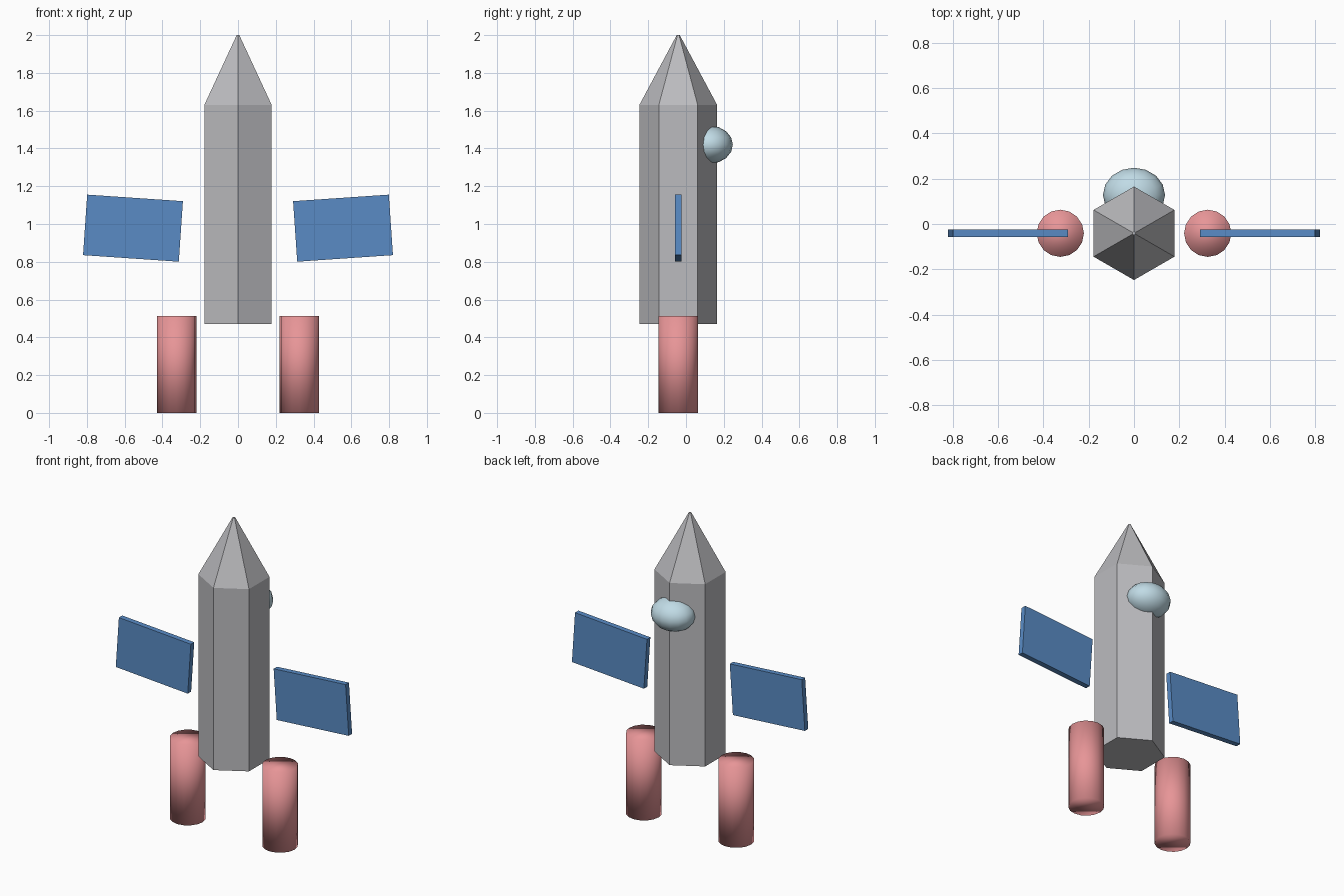
import bpy
import math

if "Cube" in bpy.data.objects:
    bpy.data.objects.remove(bpy.data.objects["Cube"])

CY = -0.041  # depth of the hull axis


def material(name, rgb):
    m = bpy.data.materials.new(name)
    m.diffuse_color = (*rgb, 1.0)
    m.use_nodes = True
    m.node_tree.nodes["Principled BSDF"].inputs["Base Color"].default_value = m.diffuse_color
    return m


grey = material("hull grey", (0.50, 0.50, 0.52))
pink = material("booster pink", (0.80, 0.30, 0.31))
blue = material("panel blue", (0.10, 0.26, 0.56))
glass = material("window pale blue", (0.53, 0.71, 0.79))


def finish(name, mat, smooth=False):
    ob = bpy.context.object
    ob.name = name
    ob.data.name = name
    ob.data.materials.append(mat)
    if smooth:
        bpy.ops.object.shade_smooth()
    return ob


def hull_mesh(rings, sides):
    """Lathe of (radius, z) rings with a vertex pointing to the back."""
    verts, faces = [], []
    for r, z in rings:
        for i in range(sides):
            a = math.pi / 2 + math.tau * i / sides
            verts.append((r * math.cos(a), CY + r * math.sin(a), z))
    for k in range(len(rings) - 1):
        for i in range(sides):
            j = (i + 1) % sides
            faces.append((k * sides + i, k * sides + j,
                          (k + 1) * sides + j, (k + 1) * sides + i))
    faces.append(tuple(reversed(range(sides))))
    faces.append(tuple(range((len(rings) - 1) * sides, len(rings) * sides)))
    me = bpy.data.meshes.new("hull")
    me.from_pydata(verts, [], faces)
    return me


# Six-sided hull with pointed nose
hull = bpy.data.objects.new("hull", hull_mesh([(0.206, 0.47), (0.206, 1.63), (0.008, 2.0)], 6))
hull.data.materials.append(grey)
bpy.context.collection.objects.link(hull)

for side, label in ((-1, "left"), (1, "right")):
    # Boosters
    bpy.ops.mesh.primitive_cylinder_add(vertices=16, radius=0.104, depth=0.514,
                                        location=(side * 0.325, CY, 0.257))
    finish(label + "_booster", pink, smooth=True)
    # Tilted solar panels
    bpy.ops.mesh.primitive_cube_add(size=1, location=(side * 0.556, CY, 0.978),
                                    rotation=(0, -side * math.radians(3.9), 0))
    bpy.context.object.scale = (0.508, 0.034, 0.321)
    finish(label + "_panel", blue)

# Bubble window on the back
bpy.ops.mesh.primitive_uv_sphere_add(segments=16, ring_count=8, radius=1,
                                     location=(0, 0.128, 1.42))
bpy.context.object.scale = (0.137, 0.12, 0.10)
finish("bubble_window", glass, smooth=True)
